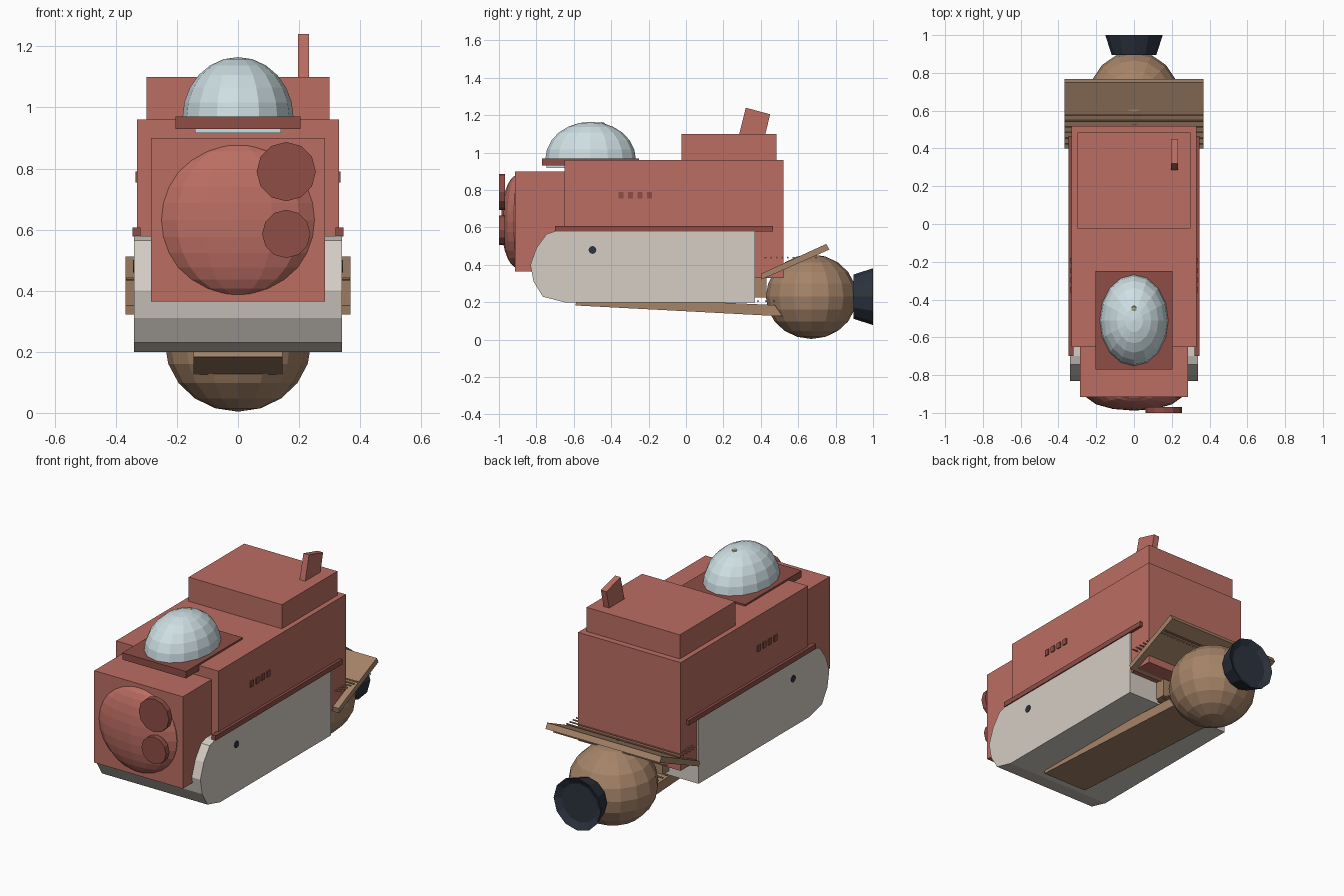
import bpy, bmesh, math
from mathutils import Matrix, Vector

if "Cube" in bpy.data.objects:
    bpy.data.objects.remove(bpy.data.objects["Cube"])


def material(name, rgb):
    m = bpy.data.materials.new(name)
    m.diffuse_color = (*rgb, 1)
    m.use_nodes = True
    m.node_tree.nodes["Principled BSDF"].inputs["Base Color"].default_value = m.diffuse_color
    return m


RED = material("red_paint", (0.50, 0.155, 0.125))
DARK_RED = material("dark_red_paint", (0.27, 0.075, 0.06))
PALE = material("pale_metal", (0.66, 0.61, 0.55))
BROWN = material("brown_metal", (0.38, 0.23, 0.14))
GLASS = material("pale_glass", (0.62, 0.74, 0.77))
NAVY = material("navy_metal", (0.025, 0.033, 0.05))
OLIVE = material("olive_tip", (0.36, 0.36, 0.22))


def finish(name, bm, mat):
    bmesh.ops.recalc_face_normals(bm, faces=bm.faces)
    me = bpy.data.meshes.new(name)
    bm.to_mesh(me)
    bm.free()
    ob = bpy.data.objects.new(name, me)
    bpy.context.collection.objects.link(ob)
    me.materials.append(mat)
    return ob


def prism(name, x0, x1, profile, mat):
    """Extrude a (y, z) profile from x0 to x1."""
    bm = bmesh.new()
    face = bm.faces.new([bm.verts.new((x0, y, z)) for y, z in profile])
    ext = bmesh.ops.extrude_face_region(bm, geom=[face])
    vs = [g for g in ext["geom"] if isinstance(g, bmesh.types.BMVert)]
    bmesh.ops.translate(bm, verts=vs, vec=(x1 - x0, 0, 0))
    return finish(name, bm, mat)


def box(name, x0, x1, y0, y1, z0, z1, mat):
    return prism(name, x0, x1, [(y0, z0), (y1, z0), (y1, z1), (y0, z1)], mat)


def ball(name, centre, radii, seg, rings, mat, cut=None):
    bm = bmesh.new()
    bmesh.ops.create_uvsphere(bm, u_segments=seg, v_segments=rings, radius=1)
    if cut is not None:
        geom = bm.verts[:] + bm.edges[:] + bm.faces[:]
        bmesh.ops.bisect_plane(bm, geom=geom, plane_co=(0, 0, cut),
                               plane_no=(0, 0, 1), clear_inner=True)
        bmesh.ops.holes_fill(bm, edges=[e for e in bm.edges if e.is_boundary])
    bmesh.ops.scale(bm, vec=radii, verts=bm.verts)
    bmesh.ops.translate(bm, vec=centre, verts=bm.verts)
    return finish(name, bm, mat)


def disc(name, p0, p1, r0, r1, seg, mat, inset=None):
    """Cylinder or cone between two points, optionally with a recessed end."""
    a, b = Vector(p0), Vector(p1)
    d = b - a
    bm = bmesh.new()
    bmesh.ops.create_cone(bm, cap_ends=True, segments=seg, radius1=r0,
                          radius2=r1, depth=d.length)
    if inset:
        end = max(bm.faces, key=lambda f: f.calc_center_median().z)
        bmesh.ops.inset_region(bm, faces=[end], thickness=inset)
        bmesh.ops.translate(bm, verts=end.verts[:], vec=(0, 0, -0.02))
    rot = d.to_track_quat('Z', 'Y').to_matrix().to_4x4()
    bm.transform(Matrix.Translation((a + b) / 2) @ rot)
    return finish(name, bm, mat)


# Main body, nose and roof
box("main_body", -0.33, 0.33, -0.65, 0.52, 0.33, 0.96, RED)
box("nose_block", -0.285, 0.285, -0.915, -0.65, 0.365, 0.90, RED)
box("roof_block", -0.30, 0.30, -0.025, 0.485, 0.96, 1.10, RED)
prism("roof_fin", 0.197, 0.233,
      [(0.28, 1.08), (0.415, 1.06), (0.45, 1.205), (0.32, 1.24)], RED)

# Rounded nose bulge and headlights
ball("nose_bulge", (0, -0.90, 0.632), (0.257, 0.088, 0.249), 14, 14, RED)
for label, z, r in (("upper", 0.79, 0.097), ("lower", 0.586, 0.079)):
    disc(label + "_headlight", (0.158, -0.968, z), (0.158, -1.0, z),
         r, r, 12, DARK_RED)

# Cockpit
box("cockpit_plate", -0.205, 0.205, -0.77, -0.25, 0.93, 0.97, DARK_RED)
box("cockpit_base", -0.14, 0.14, -0.745, -0.28, 0.917, 0.935, GLASS)
ball("cockpit_dome", (0, -0.51, 0.965), (0.182, 0.242, 0.20), 16, 12, GLASS, -0.02)
ball("dome_tip", (0, -0.45, 1.15), (0.02, 0.02, 0.013), 6, 4, OLIVE)

# Pale lower hull with rounded front
prism("lower_hull", -0.34, 0.34,
      [(0.37, 0.20), (0.37, 0.58), (-0.70, 0.58), (-0.745, 0.565),
       (-0.80, 0.49), (-0.832, 0.40), (-0.815, 0.31), (-0.765, 0.23),
       (-0.65, 0.20)], PALE)

# Side rails, vents and bolts
for side, s in (("right", 1), ("left", -1)):
    box(side + "_rail", s * 0.32, s * 0.346, -0.70, 0.465, 0.578, 0.607, DARK_RED)
    for i in range(4):
        y = -0.362 + i * 0.051
        box(f"{side}_vent_{i + 1}", s * 0.32, s * 0.336, y, y + 0.028,
            0.755, 0.79, DARK_RED)
    disc(side + "_bolt", (s * 0.32, -0.5, 0.48), (s * 0.343, -0.5, 0.48),
         0.021, 0.021, 12, NAVY)

# Belly ramp
prism("belly_ramp", -0.145, 0.145,
      [(-0.592, 0.183), (0.515, 0.125), (0.475, 0.185), (-0.58, 0.235)], BROWN)

# Rear tank and exhaust nozzle
ball("rear_tank", (0, 0.67, 0.23), (0.24, 0.243, 0.226), 16, 10, BROWN)
disc("exhaust_nozzle", (0, 0.895, 0.23), (0, 1.0, 0.23), 0.118, 0.152, 12,
     NAVY, inset=0.038)
box("tank_mount", -0.15, 0.15, 0.36, 0.43, 0.225, 0.33, BROWN)

# Sloping rear deck with thin cross rods
prism("rear_deck", -0.368, 0.368,
      [(0.405, 0.322), (0.767, 0.482), (0.75, 0.512), (0.40, 0.352)], BROWN)
for i in range(10):
    y = 0.425 + i * 0.03
    disc(f"deck_rod_{i + 1}", (-0.366, y, 0.439), (0.366, y, 0.439),
         0.005, 0.005, 6, BROWN)
for i in range(3):
    y = 0.385 + i * 0.042
    disc(f"lower_rod_{i + 1}", (-0.15, y, 0.206), (0.15, y, 0.206),
         0.005, 0.005, 6, BROWN)
